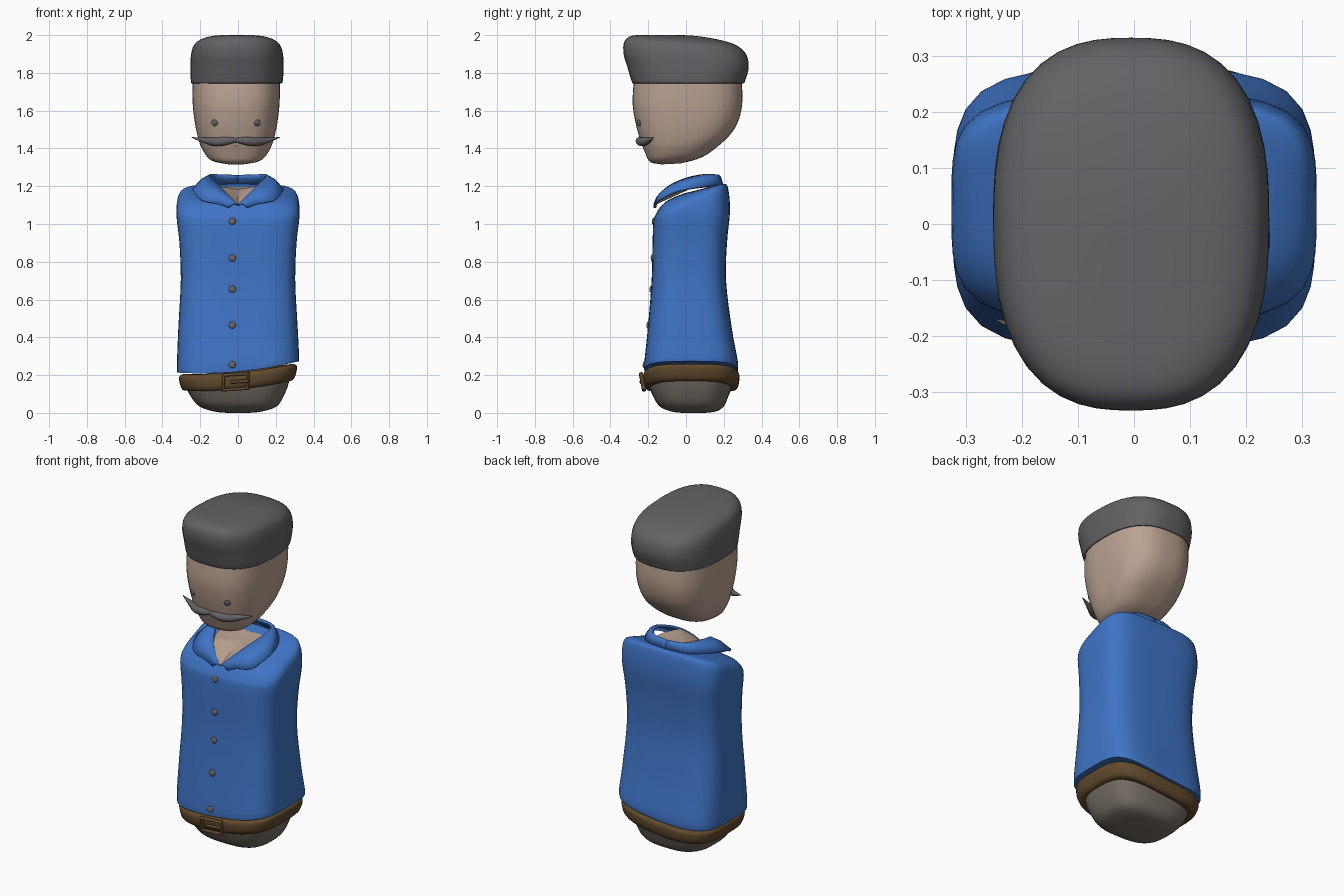
import bpy, bmesh, math
from mathutils import Vector
from mathutils.bvhtree import BVHTree

if "Cube" in bpy.data.objects:
    bpy.data.objects.remove(bpy.data.objects["Cube"])


def material(name, rgb):
    m = bpy.data.materials.new(name)
    m.diffuse_color = (*rgb, 1)
    m.use_nodes = True
    m.node_tree.nodes["Principled BSDF"].inputs["Base Color"].default_value = m.diffuse_color
    return m


BLUE = material("shirt_blue", (0.05, 0.175, 0.56))
SKIN = material("skin", (0.50, 0.365, 0.29))
HAIR = material("hair_grey", (0.125, 0.125, 0.132))
BROWN = material("belt_brown", (0.12, 0.068, 0.026))
TAUPE = material("trouser_taupe", (0.18, 0.155, 0.13))
BUTTON = material("button_grey", (0.14, 0.13, 0.12))


def finish(ob, mat, angle=50):
    ob.data.materials.clear()
    ob.data.materials.append(mat)
    bpy.ops.object.select_all(action='DESELECT')
    ob.select_set(True)
    bpy.context.view_layer.objects.active = ob
    bpy.ops.object.shade_smooth_by_angle(angle=math.radians(angle))
    return ob


def mesh_object(name, verts, faces, mat, angle=50):
    me = bpy.data.meshes.new(name)
    me.from_pydata(verts, [], faces)
    bm = bmesh.new()
    bm.from_mesh(me)
    bmesh.ops.recalc_face_normals(bm, faces=bm.faces)
    bm.to_mesh(me)
    bm.free()
    ob = bpy.data.objects.new(name, me)
    bpy.context.collection.objects.link(ob)
    return finish(ob, mat, angle)


def spline(rows, steps):
    """Catmull-Rom interpolation of equal-length rows."""
    out = []
    for i in range(len(rows) - 1):
        a, b, c, d = (rows[max(0, min(len(rows) - 1, i + k))] for k in (-1, 0, 1, 2))
        for s in range(steps):
            t = s / steps
            out.append([0.5 * (2*q + (r - p)*t + (2*p - 5*q + 4*r - w)*t*t
                               + (3*q - p - 3*r + w)*t**3) for p, q, r, w in zip(a, b, c, d)])
    return out + [list(rows[-1])]


def loft(name, rings, power, mat, warp=None, n=48, steps=4, angle=50):
    """Rings are (z, cx, cy, rx, ry, tilt, weight); each is a superellipse."""
    verts, faces = [], []
    rows = spline(rings, steps)
    for z, cx, cy, rx, ry, tilt, wt in rows:
        for i in range(n):
            a = 2 * math.pi * i / n
            c, s = math.cos(a), math.sin(a)
            k = (abs(c)**power + abs(s)**power) ** (-1 / power)
            x, y = cx + rx*c*k, cy + ry*s*k
            verts.append((x, y, z + tilt*(y - cy) + (wt * warp(x, y) if warp else 0)))
    for r in range(len(rows) - 1):
        for i in range(n):
            j = (i + 1) % n
            faces.append((r*n + i, r*n + j, r*n + n + j, r*n + n + i))
    faces += [tuple(range(n)), tuple(range((len(rows) - 1)*n, len(rows)*n))]
    return mesh_object(name, verts, faces, mat, angle)


def tube(name, points, mat, cyclic=False):
    """Round tube through (x, y, z, radius) points."""
    cu = bpy.data.curves.new(name, 'CURVE')
    cu.dimensions, cu.bevel_depth, cu.bevel_resolution = '3D', 1, 3
    cu.use_fill_caps = True
    sp = cu.splines.new('POLY')
    sp.points.add(len(points) - 1)
    sp.use_cyclic_u = cyclic
    for p, (x, y, z, r) in zip(sp.points, points):
        p.co, p.radius = (x, y, z, 1), r
    ob = bpy.data.objects.new(name, cu)
    bpy.context.collection.objects.link(ob)
    bpy.ops.object.select_all(action='DESELECT')
    ob.select_set(True)
    bpy.context.view_layer.objects.active = ob
    bpy.ops.object.convert(target='MESH')
    return finish(bpy.context.object, mat)


def stud(name, base, x, z, radius, mat):
    """Small flattened dot lying on the front of another part."""
    tree = BVHTree.FromPolygons([v.co for v in base.data.vertices],
                                [p.vertices for p in base.data.polygons])
    hit, normal, _, _ = tree.ray_cast(Vector((x, -2, z)), Vector((0, 1, 0)))
    bpy.ops.mesh.primitive_uv_sphere_add(segments=16, ring_count=8, radius=radius, location=hit)
    ob = bpy.context.object
    ob.name = name
    ob.scale = (1, 1, 0.45)
    ob.rotation_euler = normal.to_track_quat('Z', 'Y').to_euler()
    return finish(ob, mat)


# waist line rises towards the right side
def waist(x, y):
    return 0.028 * x / 0.3 + 0.022 * (x / 0.3) ** 2


# rounded trouser base
loft("trousers", [(0.0, 0, 0.04, 0.06, 0.06, 0, 0), (0.008, 0, 0.04, 0.13, 0.12, 0, 0),
                  (0.035, 0, 0.03, 0.205, 0.17, 0, 0), (0.09, 0, 0.025, 0.25, 0.2, 0, 0.4),
                  (0.16, 0, 0.025, 0.28, 0.225, 0, 1), (0.21, 0, 0.025, 0.27, 0.22, 0, 1)],
     3, TAUPE, waist)

# belt band with square buckle
loft("belt", [(0.128, 0, 0.028, 0.25, 0.2, 0, 1), (0.126, 0, 0.028, 0.288, 0.232, 0, 1),
              (0.15, 0, 0.028, 0.305, 0.25, 0, 1), (0.195, 0, 0.028, 0.312, 0.254, 0, 1),
              (0.212, 0, 0.028, 0.29, 0.24, 0, 1)], 3.5, BROWN, waist)
tube("buckle_frame", [(-0.08, -0.222, 0.12, 0.011), (0.05, -0.222, 0.13, 0.011),
                      (0.055, -0.238, 0.208, 0.011), (-0.075, -0.238, 0.2, 0.011)], BROWN, True)
tube("buckle_prong", [(-0.04, -0.238, 0.163, 0.009), (0.055, -0.235, 0.17, 0.009)], BROWN)

# shirt body with sloping shoulders
shirt = loft("shirt", [(0.218, 0, 0.027, 0.322, 0.247, 0, 1), (0.27, 0, 0.027, 0.323, 0.247, 0, 0.7),
                       (0.45, 0, 0.02, 0.316, 0.222, 0, 0), (0.7, 0, 0.015, 0.303, 0.197, 0, 0),
                       (0.9, 0, 0.02, 0.31, 0.197, 0, 0), (1.04, 0, 0.03, 0.325, 0.203, 0.15, 0),
                       (1.12, 0, 0.03, 0.318, 0.192, 0.38, 0), (1.155, 0, 0.035, 0.28, 0.165, 0.35, 0),
                       (1.17, 0, 0.04, 0.2, 0.12, 0.3, 0), (1.175, 0, 0.04, 0.06, 0.04, 0.25, 0)],
             4, BLUE, waist)

# open collar: inner and outer edge of one half, mirrored
inner = [(0.0, -0.165, 1.10), (0.05, -0.14, 1.15), (0.1, -0.085, 1.2), (0.14, 0.0, 1.238),
         (0.145, 0.09, 1.258), (0.1, 0.155, 1.258), (0, 0.17, 1.255)]
outer = [(0.05, -0.165, 1.085), (0.1, -0.16, 1.105), (0.19, -0.145, 1.125), (0.235, -0.06, 1.17),
         (0.225, 0.04, 1.19), (0.14, 0.165, 1.207), (0, 0.19, 1.21)]
ins, outs = spline(inner, 3), spline(outer, 3)
m = len(ins)
for side, label in ((1, "right"), (-1, "left")):
    verts = []
    for p, q in zip(ins, outs):
        mid = [(a + b) / 2 for a, b in zip(p, q)]
        mid[2] += 0.012
        verts += [(side*v[0], v[1], v[2]) for v in (p, mid, q)]
    faces = [(3*i + k, 3*i + k + 1, 3*i + k + 4, 3*i + k + 3) for i in range(m - 1) for k in (0, 1)]
    collar = mesh_object("collar_" + label, verts, faces, BLUE)
    mod = collar.modifiers.new("thickness", 'SOLIDIFY')
    mod.thickness, mod.offset = 0.014, 0

# bare chest inside the collar
rim = [(x, y, min(z, 1.2)) for x, y, z in ins]
rim += [(-x, y, z) for x, y, z in rim[-2:0:-1]]
mesh_object("chest", [(0, 0.02, 1.185)] + rim,
            [(0, i + 1, (i + 1) % len(rim) + 1) for i in range(len(rim))], SKIN)

for i, z in enumerate((1.015, 0.82, 0.655, 0.465, 0.255)):
    stud(f"button_{i + 1}", shirt, -0.03, z, 0.019, BUTTON)

# head
head = loft("head", [(1.318, -0.01, -0.08, 0.05, 0.05, 0.05, 0), (1.342, -0.01, -0.05, 0.135, 0.14, 0.1, 0),
                     (1.405, -0.01, -0.012, 0.182, 0.205, 0.13, 0), (1.475, -0.01, 0, 0.206, 0.247, 0.06, 0),
                     (1.56, -0.01, 0.005, 0.222, 0.277, 0, 0), (1.66, -0.01, 0.008, 0.231, 0.291, 0, 0),
                     (1.82, -0.01, 0.01, 0.232, 0.28, 0, 0)], 2.7, SKIN)


# hairline drops towards the nape
def nape(x, y):
    t = max(0, min(1, (y + 0.14) / 0.32))
    return -0.105 * t * t * (3 - 2 * t)


loft("hair", [(1.765, -0.007, 0.01, 0.215, 0.265, 0, 1), (1.745, -0.007, 0.012, 0.238, 0.292, 0, 1),
              (1.765, -0.006, 0.012, 0.244, 0.303, 0, 0.9), (1.83, -0.005, 0.011, 0.246, 0.321, 0, 0.4),
              (1.90, -0.005, -0.006, 0.243, 0.324, 0, 0), (1.955, -0.005, -0.03, 0.222, 0.297, -0.03, 0),
              (1.985, -0.005, -0.05, 0.165, 0.235, -0.05, 0), (1.998, -0.005, -0.06, 0.08, 0.12, -0.03, 0),
              (2.0, -0.005, -0.06, 0.02, 0.03, 0, 0)], 2.6, HAIR)

# face details
for x, label in ((0.103, "right"), (-0.125, "left")):
    stud("eye_" + label, head, x, 1.535, 0.018, HAIR)
wing = spline([(0, -0.243, 1.444, 0.012), (0.05, -0.245, 1.44, 0.022), (0.1, -0.23, 1.435, 0.024),
               (0.16, -0.2, 1.442, 0.016), (0.235, -0.17, 1.459, 0.001)], 4)
for side, label in ((1, "right"), (-1, "left")):
    tube("moustache_" + label, [(side*x - 0.012, y, z, r) for x, y, z, r in wing], HAIR)
tube("mouth", [(-0.012 + 0.05*t, -0.226 + 0.008*t*t, 1.414 + 0.012*t*t, 0.006)
               for t in (-1, -0.6, -0.2, 0.2, 0.6, 1)], BUTTON)
